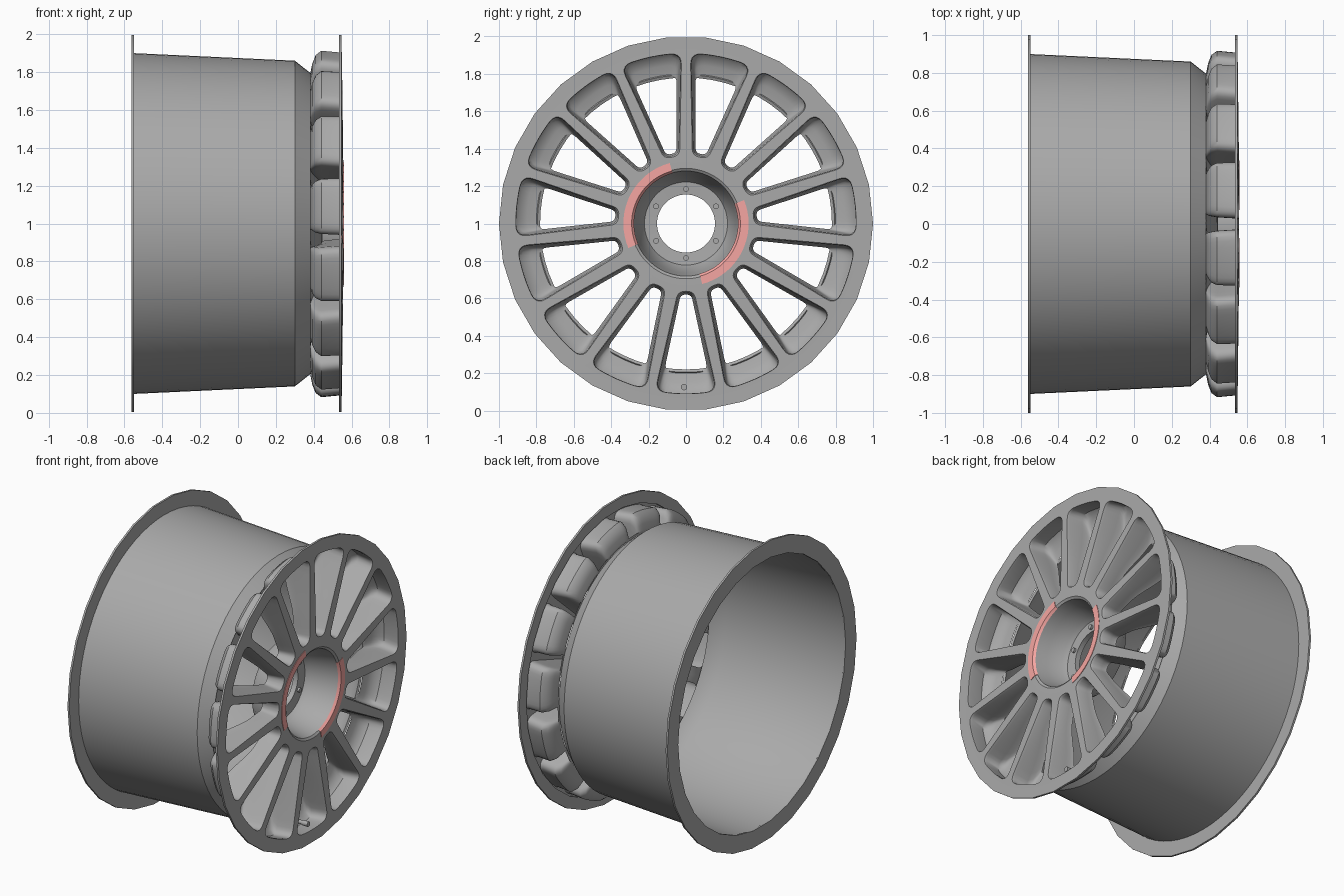
import bpy, bmesh
from math import sin, cos, radians, pi

if "Cube" in bpy.data.objects:
    bpy.data.objects.remove(bpy.data.objects["Cube"])

N_SPOKES = 15
HALF = pi / N_SPOKES


def material(name, rgb):
    m = bpy.data.materials.new(name)
    m.diffuse_color = (*rgb, 1)
    m.use_nodes = True
    m.node_tree.nodes["Principled BSDF"].inputs["Base Color"].default_value = m.diffuse_color
    return m


grey = material("dark_alloy", (0.40, 0.40, 0.40))
red = material("accent_red", (0.92, 0.38, 0.36))


def polar(x, r, a):
    return (x, r * cos(a), 1 + r * sin(a))


def finish(name, bm, mat=grey, angle=35):
    bmesh.ops.remove_doubles(bm, verts=bm.verts, dist=1e-5)
    bmesh.ops.recalc_face_normals(bm, faces=bm.faces)
    me = bpy.data.meshes.new(name)
    bm.to_mesh(me)
    bm.free()
    ob = bpy.data.objects.new(name, me)
    bpy.context.collection.objects.link(ob)
    me.materials.append(mat)
    bpy.ops.object.select_all(action='DESELECT')
    ob.select_set(True)
    bpy.context.view_layer.objects.active = ob
    bpy.ops.object.shade_smooth_by_angle(angle=radians(angle))
    return ob


def revolve(name, profile, segs, start=0, end=360, closed=True, mat=grey):
    """Spin an (x, radius) profile about the wheel axis."""
    bm = bmesh.new()
    full = end - start == 360
    rings = []
    for i in range(segs if full else segs + 1):
        a = radians(start + (end - start) * i / segs)
        rings.append([bm.verts.new(polar(x, r, a)) for x, r in profile])
    n = len(profile)
    for i in range(segs):
        p, q = rings[i], rings[(i + 1) % len(rings)]
        for j in range(n if closed else n - 1):
            k = (j + 1) % n
            bm.faces.new((p[j], p[k], q[k], q[j]))
    if not full:
        bm.faces.new(rings[0])
        bm.faces.new(rings[-1])
    return finish(name, bm, mat)


def outline(ri, wi, ro, wo, ci=0, co=0):
    """Rounded trapezoid in (radius, arc length); corners are quadratic curves."""
    corners = [(ri, -wi, ci), (ro, -wo, co), (ro, wo, co), (ri, wi, ci)]
    steps = [10, 6, 10, 2]
    ends = []
    for k in range(4):
        p, a, b = corners[k], corners[k - 1], corners[(k + 1) % 4]

        def toward(t):
            d = ((t[0] - p[0]) ** 2 + (t[1] - p[1]) ** 2) ** 0.5
            return [p[m] + (t[m] - p[m]) * p[2] / d for m in (0, 1)]
        ends.append((toward(a), p, toward(b)))
    pts = []
    for k in range(4):
        s, p, e = ends[k]
        for i in range(6):
            t = i / 5
            pts.append([(1 - t) ** 2 * s[m] + 2 * t * (1 - t) * p[m] + t * t * e[m] for m in (0, 1)])
        nxt = ends[(k + 1) % 4][0]
        for i in range(1, steps[k]):
            t = i / steps[k]
            pts.append([e[m] + (nxt[m] - e[m]) * t for m in (0, 1)])
    return pts


def front_x(r):
    return 0.560 - 0.0125 * r


def layer_x(x, r):
    """Spokes are shallow by the hub and flare to full depth at the rim."""
    if x is None:
        return front_x(r)
    t = min(1, max(0, (r - 0.50) / 0.28))
    return front_x(r) - (front_x(r) - x) * (0.65 + 0.35 * t * t * (3 - 2 * t))


# Barrel with tapered wall, and the two flanges
revolve("barrel", [(-0.555, 0.90), (0.30, 0.86), (0.382, 0.795), (0.375, 0.78),
                   (0.295, 0.842), (-0.555, 0.885)], 72)
revolve("rear_flange", [(-0.562, 0.885), (-0.562, 1.0), (-0.549, 1.0), (-0.549, 0.885)], 30)
revolve("front_flange", [(0.534, 0.924), (0.5475, 0.924), (0.5475, 1.0), (0.534, 1.0)], 30)

# Spoked face: every sector is a plate with a deep rounded window through it
layers = [
    (None, outline(0.33, 0.33 * HALF, 0.934, 0.934 * HALF)),
    (None, outline(0.362, 0.042, 0.910, 0.167, 0.040, 0.06)),
    (0.535, outline(0.370, 0.037, 0.908, 0.162, 0.036, 0.06)),
    (0.44, outline(0.374, 0.032, 0.917, 0.158, 0.031, 0.06)),
    (0.41, outline(0.376, 0.030, 0.895, 0.148, 0.029, 0.06)),
    (0.392, outline(0.378, 0.029, 0.850, 0.133, 0.028, 0.055)),
    (0.382, outline(0.380, 0.028, 0.80, 0.118, 0.027, 0.05)),
    (0.382, outline(0.33, 0.33 * HALF, 0.812, 0.812 * HALF)),
]
bm = bmesh.new()
for i in range(N_SPOKES):
    mid = -pi / 2 + 2 * HALF * i
    rings = [[bm.verts.new(polar(layer_x(x, r), r, mid + s / r)) for r, s in pts]
             for x, pts in layers]
    n = len(rings[0])
    for p, q in zip(rings, rings[1:]):
        for j in range(n):
            k = (j + 1) % n
            bm.faces.new((p[j], p[k], q[k], q[j]))
bmesh.ops.remove_doubles(bm, verts=bm.verts, dist=1e-5)
bmesh.ops.dissolve_degenerate(bm, edges=bm.edges, dist=1e-5)
finish("spoked_face", bm)

# Deep dished hub with centre bore
revolve("hub", [(0.5558, 0.331), (0.5558, 0.295), (0.546, 0.281), (0.47, 0.265), (0.37, 0.240),
                (0.340, 0.222), (0.335, 0.155), (0.30, 0.155), (0.30, 0.28), (0.34, 0.31),
                (0.445, 0.331)], 60, closed=False)

# Coloured arcs on the hub rim
for name, a, b in (("accent_arc_right", -75, 22), ("accent_arc_left", 105, 203)):
    revolve(name, [(0.547, 0.335), (0.559, 0.335), (0.559, 0.291), (0.545, 0.278)],
            18, a, b, mat=red)


def peg(name, x0, x1, r, a, rad):
    bm = bmesh.new()
    _, y, z = polar(0, r, a)
    rings = [[bm.verts.new((x, y + rad * cos(t * pi / 6), z + rad * sin(t * pi / 6)))
              for t in range(12)] for x in (x0, x1)]
    for j in range(12):
        k = (j + 1) % 12
        bm.faces.new((rings[0][j], rings[0][k], rings[1][k], rings[1][j]))
    for ring in rings:
        bm.faces.new(ring)
    finish(name, bm)


# Lug fittings around the bore, and the valve stem in the lowest window
for i in range(6):
    peg(f"lug_{i + 1}", 0.325, 0.350, 0.185, pi / 2 + i * pi / 3, 0.015)
peg("valve_stem", 0.42, 0.52, 0.875, -pi / 2 - 0.012, 0.013)
peg("valve_cap", 0.49, 0.53, 0.875, -pi / 2 - 0.012, 0.017)
